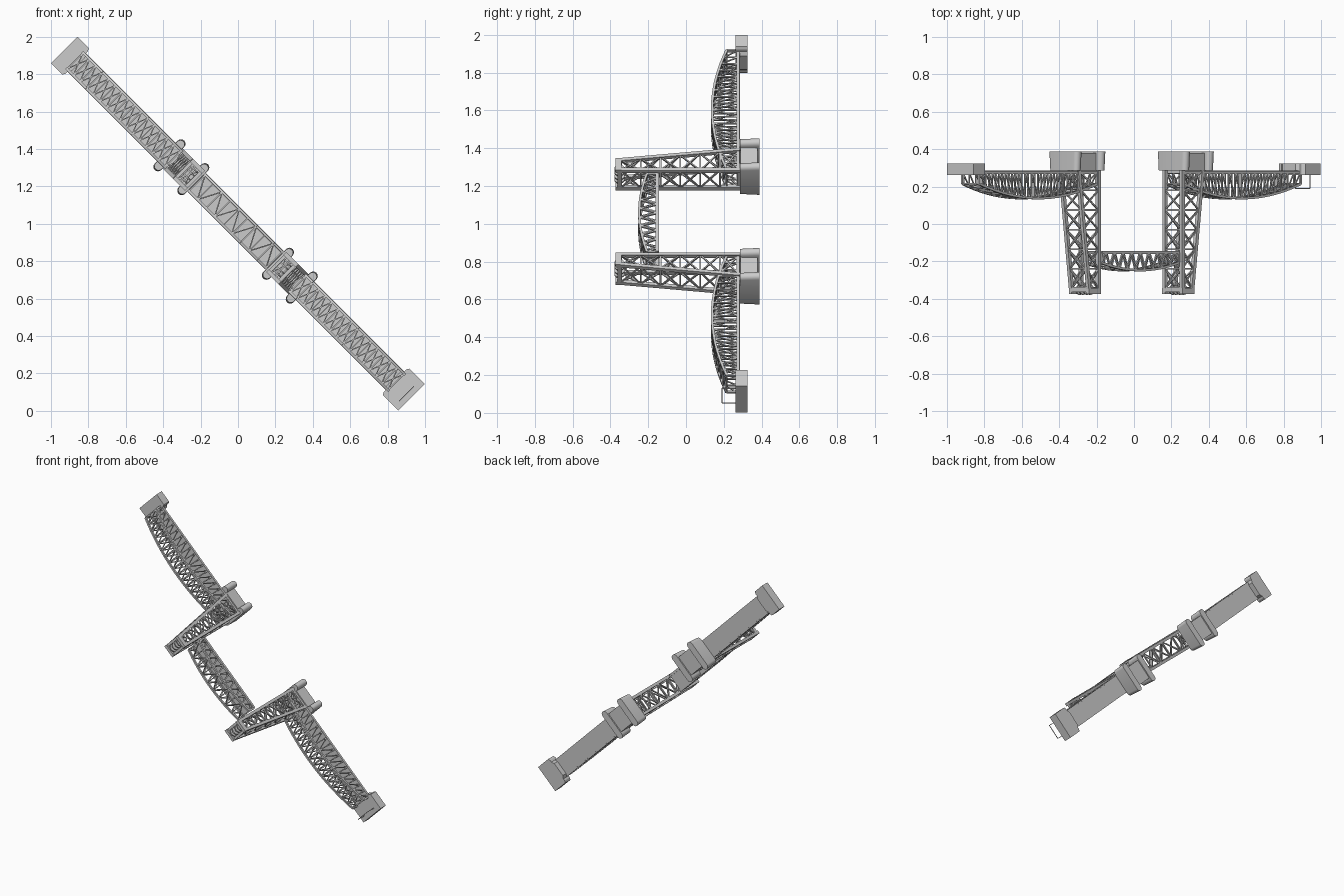
import bpy, bmesh, math
from mathutils import Matrix, Vector

if "Cube" in bpy.data.objects:
    bpy.data.objects.remove(bpy.data.objects["Cube"])

# Local frame: along the bridge, across the bridge, up from the water
R = math.sqrt(0.5)
FRAME = Matrix(((R, R, 0, 0), (0, 0, -1, 0), (-R, R, 0, 1), (0, 0, 0, 1)))
MID = -0.018
DECK = -0.275
HALF = 0.062


def finish(name, bm, fix_normals=True):
    if fix_normals:
        bmesh.ops.recalc_face_normals(bm, faces=bm.faces)
    mesh = bpy.data.meshes.new(name)
    bm.to_mesh(mesh)
    bm.free()
    obj = bpy.data.objects.new(name, mesh)
    bpy.context.collection.objects.link(obj)
    obj.matrix_world = FRAME
    return obj


def box(bm, center, size):
    m = Matrix.Translation(center) @ Matrix.Diagonal((*size, 1))
    bmesh.ops.create_cube(bm, size=1, matrix=m)


def bar(bm, p, q, t):
    """Square steel member between two points."""
    p, q = Vector(p), Vector(q)
    d = q - p
    x = d.normalized()
    ref = Vector((0, 1, 0)) if abs(x.y) < 0.9 else Vector((1, 0, 0))
    y = ref.cross(x).normalized()
    rot = Matrix((x, y, x.cross(y))).transposed().to_4x4()
    m = Matrix.Translation((p + q) / 2) @ rot
    bmesh.ops.create_cube(bm, size=1, matrix=m @ Matrix.Diagonal((d.length, t, t, 1)))


def prism(bm, outline, low, high, flare=1.0):
    """Extruded outline whose foot may be wider than its top."""
    c = sum((Vector(p) for p in outline), Vector((0, 0))) / len(outline)
    rings = []
    for h, s in ((low, flare), (high, 1)):
        rings.append([bm.verts.new((*(c + (Vector(p) - c) * s), h)) for p in outline])
    a, b = rings
    bm.faces.new(a)
    bm.faces.new(b)
    for i in range(len(a)):
        j = (i + 1) % len(a)
        bm.faces.new((a[i], a[j], b[j], b[i]))


def arched_truss(name, u0, u1, base, end_rise, mid_rise, panels, half, warren):
    bm = bmesh.new()
    us = [u0 + (u1 - u0) * i / panels for i in range(panels + 1)]

    def top(u):
        k = 2 * (u - u0) / (u1 - u0) - 1
        return base + mid_rise - (mid_rise - end_rise) * k * k

    for w in (-half, half):
        bar(bm, (u0, w, base), (u1, w, base), 0.016)
        for u in (u0, u1):
            bar(bm, (u, w, base), (u, w, top(u)), 0.012)
        for i, (a, b) in enumerate(zip(us, us[1:])):
            bar(bm, (a, w, top(a)), (b, w, top(b)), 0.013)
            if warren:
                m = (a + b) / 2
                bar(bm, (a, w, top(a)), (m, w, base), 0.009)
                bar(bm, (m, w, base), (b, w, top(b)), 0.009)
            else:
                bar(bm, (b, w, base), (b, w, top(b)), 0.007)
                p, q = (a, b) if i < panels / 2 else (b, a)
                bar(bm, (p, w, base), (q, w, top(q)), 0.006)
    # Lateral bracing between the top chords
    for i, (a, b) in enumerate(zip(us, us[1:])):
        bar(bm, (a, -half, top(a)), (a, half, top(a)), 0.007)
        s = half if i % 2 else -half
        bar(bm, (a, -s, top(a)), (b, s, top(b)), 0.006)
        if not warren:
            bar(bm, (a, s, top(a)), (b, -s, top(b)), 0.006)
    bar(bm, (u1, -half, top(u1)), (u1, half, top(u1)), 0.008)
    return finish(name, bm)


def tower(name, side):
    bm = bmesh.new()
    foot, head, panels = -0.285, 0.345, 6
    hs = [foot + (head - foot) * i / panels for i in range(panels + 1)]

    def front(w, h):
        return (MID + side * 0.317, w, h)

    def rear(w, h):
        k = (h - foot) / (head - foot)
        return (MID + side * (0.468 - 0.078 * k), w, h)

    width = 0.065
    for w in (-width, width):
        for leg in (front, rear):
            bar(bm, leg(w, foot), leg(w, head), 0.02)
        # Side faces: struts and alternating diagonals
        for i, (a, b) in enumerate(zip(hs, hs[1:])):
            bar(bm, front(w, b), rear(w, b), 0.009)
            bar(bm, front(w, a), rear(w, b), 0.007)
            bar(bm, rear(w, a), front(w, b), 0.007)
    # Portal faces, open where the roadway passes
    for leg in (front, rear):
        for a, b in zip(hs[1:], hs[2:]):
            bar(bm, leg(-width, a), leg(width, a), 0.009)
            bar(bm, leg(-width, a), leg(width, b), 0.007)
            bar(bm, leg(width, a), leg(-width, b), 0.007)
        bar(bm, leg(-width, head), leg(width, head), 0.014)
    finish(name, bm)

    # Machinery head: side girders, cross girders and lifting wheels
    bm = bmesh.new()
    uc = MID + side * 0.353
    for w in (-width, width):
        box(bm, (uc, w, 0.358), (0.092, 0.022, 0.032))
    for d in (0.317, 0.39):
        box(bm, (MID + side * d, 0, 0.352), (0.018, 0.13, 0.022))
    for w in (-0.04, -0.015, 0.015, 0.04):
        m = Matrix.Translation((uc, w, 0.352)) @ Matrix.Rotation(math.pi / 2, 4, "X")
        bmesh.ops.create_cone(bm, cap_ends=True, segments=20, radius1=0.027,
                              radius2=0.027, depth=0.008, matrix=m)
    bar(bm, (uc, -width, 0.352), (uc, width, 0.352), 0.01)
    finish(name + "_lifting_head", bm)


def pier(name, side):
    bm = bmesh.new()
    uc = MID + side * 0.41
    r, reach = 0.023, 0.082
    arc = [math.pi * i / 8 for i in range(9)]
    for off in (-0.09, 0.09):
        outline = [(uc + off + r * math.cos(t), reach + r * math.sin(t)) for t in arc]
        outline += [(uc + off - r * math.cos(t), -reach - r * math.sin(t)) for t in arc]
        prism(bm, outline, -0.388, -0.285, 1.06)
    box(bm, (uc, 0, -0.333), (0.18, 0.15, 0.092))
    obj = finish(name, bm)
    for p in obj.data.polygons:
        p.use_smooth = len(p.vertices) == 4
    bpy.context.view_layer.objects.active = obj
    obj.select_set(True)
    bpy.ops.object.shade_smooth_by_angle()
    obj.select_set(False)


for label, side in (("upper", -1), ("lower", 1)):
    near, far = MID + side * 0.325, MID + side * 1.215
    arched_truss(label + "_side_truss", near, far, DECK, 0.06, 0.137, 18, HALF, False)
    bm = bmesh.new()
    box(bm, ((near + far) / 2, 0, DECK - 0.003), (abs(far - near), 2 * HALF, 0.014))
    finish(label + "_side_deck", bm)
    tower(label + "_tower", side)
    pier(label + "_pier", side)

# Raised lift span
arched_truss("lift_span_truss", MID - 0.292, MID + 0.292, 0.152, 0.055, 0.095, 9, 0.062, True)
bm = bmesh.new()
corners = [(-0.292, -HALF), (0.292, -HALF), (0.292, HALF), (-0.292, HALF)]
bm.faces.new([bm.verts.new((MID + u, w, 0.15)) for u, w in corners])
finish("lift_span_deck", bm, False)

# Shore abutments with slightly hollowed inner edges
for name, outer, inner in (("upper_abutment", -1.314, -1.228), ("lower_abutment", 1.312, 1.195)):
    s = 1 if inner > outer else -1
    edge = [(outer, -0.1), (inner, -0.1), (inner + s * 0.008, -0.085), (inner + s * 0.008, -0.07),
            (inner + s * 0.022, -0.05)]
    bm = bmesh.new()
    prism(bm, edge + [(u, -w) for u, w in reversed(edge)], -0.324, -0.262)
    finish(name, bm)

# Thin signal gantry on the lower shore
bm = bmesh.new()
for w in (-0.06, 0.05):
    bar(bm, (1.28, w, -0.265), (1.28, w, -0.19), 0.004)
bar(bm, (1.28, -0.06, -0.19), (1.28, 0.05, -0.19), 0.004)
finish("shore_gantry", bm)
